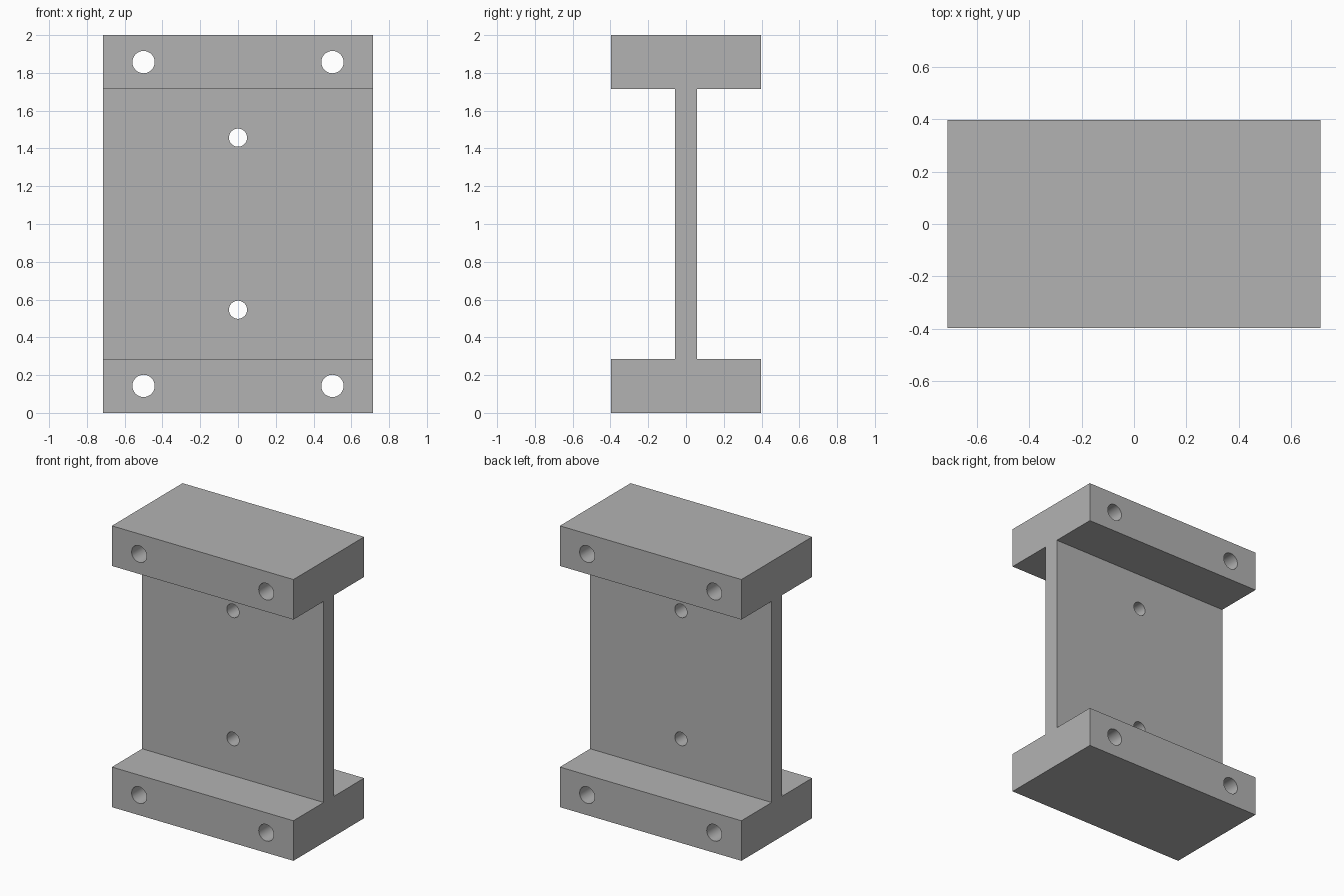
import bpy, bmesh
from math import pi, radians
from mathutils import Matrix, Vector

cube = bpy.data.objects.get("Cube")
if cube:
    bpy.data.objects.remove(cube, do_unlink=True)

HALF_X, HALF_Y, HEIGHT = 0.714, 0.397, 2.0
WEB_Y, FLANGE = 0.057, 0.285

grey = bpy.data.materials.new("plain grey")
grey.use_nodes = True
colour = (0.45, 0.45, 0.45, 1)
grey.diffuse_color = colour
grey.node_tree.nodes["Principled BSDF"].inputs["Base Color"].default_value = colour


def make_object(name, bm):
    bmesh.ops.recalc_face_normals(bm, faces=bm.faces)
    mesh = bpy.data.meshes.new(name)
    bm.to_mesh(mesh)
    bm.free()
    mesh.materials.append(grey)
    obj = bpy.data.objects.new(name, mesh)
    bpy.context.collection.objects.link(obj)
    return obj


# I-section profile extruded across the width
low, high = FLANGE, HEIGHT - FLANGE
right = [(HALF_Y, 0), (HALF_Y, low), (WEB_Y, low),
         (WEB_Y, high), (HALF_Y, high), (HALF_Y, HEIGHT)]
outline = right + [(-y, z) for y, z in reversed(right)]
bm = bmesh.new()
section = bm.faces.new([bm.verts.new((-HALF_X, y, z)) for y, z in outline])
side = bmesh.ops.extrude_face_region(bm, geom=[section])["geom"]
bmesh.ops.translate(bm, vec=Vector((2 * HALF_X, 0, 0)),
                    verts=[v for v in side if isinstance(v, bmesh.types.BMVert)])
bracket = make_object("i_beam_bracket", bm)

# Bores: two through each flange, two through the web
bores = [(x, z, 0.059) for x in (-0.5, 0.5) for z in (0.143, HEIGHT - 0.143)]
bores += [(0, z, 0.048) for z in (0.546, HEIGHT - 0.543)]
bm = bmesh.new()
for x, z, radius in bores:
    place = Matrix.Translation((x, 0, z)) @ Matrix.Rotation(pi / 2, 4, "X")
    bmesh.ops.create_cone(bm, cap_ends=True, segments=48, radius1=radius,
                          radius2=radius, depth=1, matrix=place)
cutter = make_object("bore_cutter", bm)
cutter.hide_render = True

# Cut the bores and keep the finished mesh
cut = bracket.modifiers.new("bores", "BOOLEAN")
cut.operation = "DIFFERENCE"
cut.solver = "EXACT"
cut.object = cutter
bpy.ops.object.select_all(action="DESELECT")
bracket.select_set(True)
bpy.context.view_layer.objects.active = bracket
bpy.ops.object.modifier_apply(modifier=cut.name)
bpy.data.objects.remove(cutter, do_unlink=True)
bpy.ops.object.shade_smooth_by_angle(angle=radians(30))
